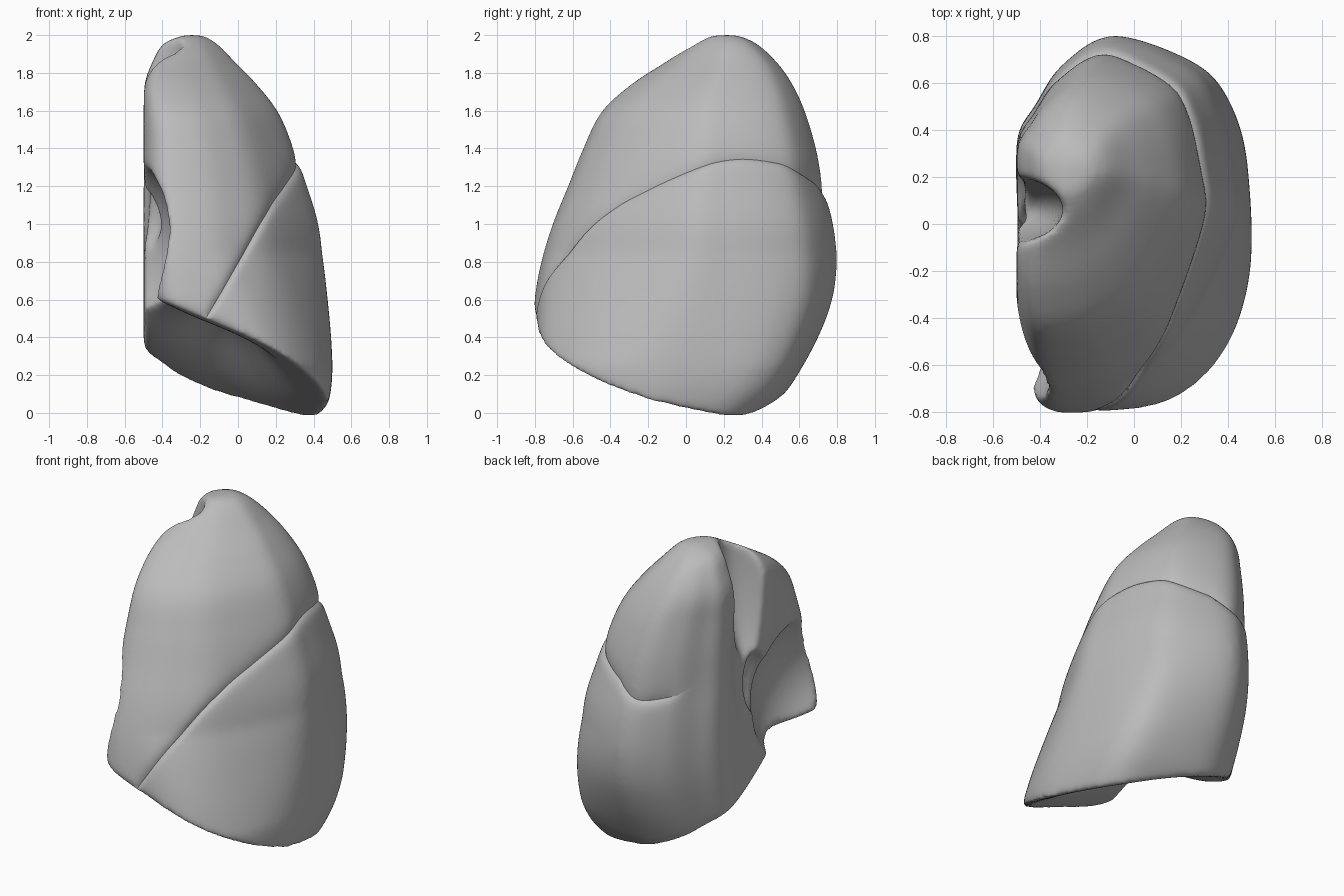
import bpy, bmesh
from math import exp
from mathutils import Vector, Matrix

cube = bpy.data.objects.get("Cube")
if cube:
    bpy.data.objects.remove(cube, do_unlink=True)

# Height, inner x, outer x, front y, back y
LEVELS = [
    (-.1, -.495, .40, -.74, .32), (0, -.495, .455, -.75, .42), (.1, -.495, .48, -.77, .52),
    (.2, -.495, .49, -.785, .59), (.4, -.495, .49, -.80, .70), (.6, -.495, .48, -.79, .775),
    (.8, -.495, .465, -.755, .80), (1, -.495, .44, -.695, .78), (1.2, -.495, .38, -.615, .73),
    (1.4, -.495, .31, -.535, .69), (1.6, -.495, .22, -.435, .63), (1.75, -.49, .10, -.27, .56),
    (1.86, -.45, -.01, -.10, .48), (1.96, -.39, -.11, .05, .37), (2, -.29, -.18, .14, .28)]

# Section outline as (outward, backward) fractions, low and high on the body
LOW = [(.13, .01), (.4, 0), (.7, .03), (.9, .19), (1, .41), (1, .67), (.95, .86), (.8, .96),
       (.43, 1), (.2, .93), (.08, .82), (0, .72), (0, .55), (0, .38), (.04, .2)]
HIGH = [(.09, .01), (.3, 0), (.5, .05), (.72, .17), (.96, .46), (.97, .62), (.9, .81),
        (.77, .92), (.43, 1), (.2, .92), (.08, .81), (0, .72), (0, .55), (0, .38), (0, .16)]


def smooth_at(rows, x):
    """Smooth interpolation of table rows whose first column is x."""
    last = len(rows) - 1
    x = min(max(x, rows[0][0]), rows[last][0])
    i = max(k for k in range(last) if rows[k][0] <= x)
    a, b = rows[i], rows[i + 1]
    p, n = rows[max(i - 1, 0)], rows[min(i + 2, last)]
    h = b[0] - a[0]
    t = (x - a[0]) / h
    out = []
    for k in range(1, len(a)):
        ma = (b[k] - p[k]) / (b[0] - p[0]) * h
        mb = (n[k] - a[k]) / (n[0] - a[0]) * h
        out.append(a[k] * (1 + 2 * t) * (1 - t) ** 2 + ma * t * (1 - t) ** 2
                   + b[k] * t * t * (3 - 2 * t) + mb * t * t * (t - 1))
    return out


def ramp(x, start, end):
    return min(max((x - start) / (end - start), 0), 1)


def bump(x, y, cx, cy, rx, ry):
    return exp(-((x - cx) / rx) ** 2 - ((y - cy) / ry) ** 2)


def section(z, steps=6):
    inner, outer, front, back = smooth_at(LEVELS, z)
    t = ramp(z, .25, .85)
    pts = [Vector((inner + (outer - inner) * (a[0] + (b[0] - a[0]) * t),
                   front + (back - front) * (a[1] + (b[1] - a[1]) * t), z))
           for a, b in zip(LOW, HIGH)]
    ring, n = [], len(pts)
    for i in range(n):
        p, q, r, s = (pts[(i + k) % n] for k in (-1, 0, 1, 2))
        for k in range(steps):
            u = k / steps
            ring.append(.5 * (2 * q + (r - p) * u + (2 * p - 5 * q + 4 * r - s) * u ** 2
                              + (3 * q - p - 3 * r + s) * u ** 3))
    return ring


def make_object(name, bm):
    bmesh.ops.recalc_face_normals(bm, faces=bm.faces)
    mesh = bpy.data.meshes.new(name)
    bm.to_mesh(mesh)
    bm.free()
    ob = bpy.data.objects.new(name, mesh)
    bpy.context.collection.objects.link(ob)
    return ob


def loft_body(count=60):
    bm = bmesh.new()
    bottom, top = LEVELS[0][0], LEVELS[-1][0]
    rings = [[bm.verts.new(p) for p in section(bottom + (top - bottom) * i / count)]
             for i in range(count + 1)]
    for a, b in zip(rings, rings[1:]):
        for i in range(len(a)):
            j = (i + 1) % len(a)
            bm.faces.new((a[i], a[j], b[j], b[i]))
    bm.faces.new(rings[0][::-1])
    bm.faces.new(rings[-1])
    return make_object("body_blank", bm)


def base_cutter():
    """Tilted block with a dome and an inner arch that hollows the underside."""
    bm = bmesh.new()
    bmesh.ops.create_grid(bm, x_segments=70, y_segments=70, size=1.1)
    for v in bm.verts:
        x, y = v.co.x, v.co.y
        v.co.z = (.195 - .4 * x - .28 * y + .24 * bump(x, y, -.05, -.12, .27, .38)
                  + .16 * bump(x, y, -.5, -.33, .25, .3))
    extruded = bmesh.ops.extrude_face_region(bm, geom=bm.faces[:])["geom"]
    for v in extruded:
        if isinstance(v, bmesh.types.BMVert):
            v.co.z = -1.5
    return make_object("base_cutter", bm)


def hollow_cutter(name, centre, radii):
    bm = bmesh.new()
    bmesh.ops.create_uvsphere(bm, u_segments=48, v_segments=32, radius=1,
                              matrix=Matrix.Translation(centre) @ Matrix.Diagonal((*radii, 1)))
    return make_object(name, bm)


# Carve the body, then fuse and soften it
body = loft_body()
cutters = [
    base_cutter(),
    hollow_cutter("heart_hollow", (-.85, -.42, .88), (.56, .57, .56)),
    hollow_cutter("root_hollow", (-.50, -.02, 1.06), (.11, .10, .20)),
    hollow_cutter("upper_groove", (-.57, .06, 1.95), (.27, .15, .80)),
    hollow_cutter("rear_groove", (-.75, .12, 1.3), (.29, .27, .95)),
]
for c in cutters:
    c.hide_render = True
    m = body.modifiers.new(c.name, 'BOOLEAN')
    m.operation, m.solver, m.object = 'DIFFERENCE', 'EXACT', c
m = body.modifiers.new("fuse", 'REMESH')
m.mode, m.voxel_size = 'VOXEL', .0145
m = body.modifiers.new("soften", 'SMOOTH')
m.factor, m.iterations = .5, 28
bpy.context.view_layer.update()
whole = bpy.data.meshes.new_from_object(body.evaluated_get(bpy.context.evaluated_depsgraph_get()))
for ob in cutters + [body]:
    bpy.data.objects.remove(ob, do_unlink=True)

# Oblique fissure between the lobes: follows y on the flank, x at the front
FISSURE = [(-.8, .5), (-.6, .9), (-.4, 1.08), (-.2, 1.19), (0, 1.28),
           (.15, 1.33), (.3, 1.35), (.45, 1.335), (.55, 1.31), (.7, 1.22), (.8, 1.15)]


def above(p):
    front = ramp(p.y, -.3, -.6)
    line = .5 + 1.667 * (p.x + .17)
    flank = smooth_at(FISSURE, p.y)[0] - .12 * ramp(p.x, 0, -.35) * ramp(p.y, .2, .45)
    return p.z - (front * line + (1 - front) * flank)


bm = bmesh.new()
bm.from_mesh(whole)

# Cut an exact seam along the fissure
seam = []
height = {v: above(v.co) for v in bm.verts}
for e in bm.edges[:]:
    a, b = e.verts
    if height[a] * height[b] < 0:
        seam.append(bmesh.utils.edge_split(e, a, height[a] / (height[a] - height[b]))[1])
bmesh.ops.connect_verts(bm, verts=seam)
bm.normal_update()
in_upper = [above(f.calc_center_median()) > 0 for f in bm.faces]

# Press the lobe edges in along the seam
shifts = []
for v in bm.verts:
    d = above(v.co)
    limit = -.22 if v.co.y < 0 else -.42
    fade = ramp(v.co.x, limit, limit + .1) * ramp(v.normal.z, -.5, -.25) * ramp(v.normal.x, -.9, -.6)
    depth = .022 * (exp(-d / .05) if d > 0 else exp(d / .02))
    shifts.append(v.normal * -depth * fade)
for v, s in zip(bm.verts, shifts):
    v.co += s
for f in bm.faces:
    f.smooth = True
bm.to_mesh(whole)
bm.free()

tissue = bpy.data.materials.new("soft_grey")
tissue.use_nodes = True
grey = (.5, .5, .5, 1)
tissue.diffuse_color = grey
tissue.node_tree.nodes["Principled BSDF"].inputs["Base Color"].default_value = grey

# Divide into the two lobes
for name, keep in (("upper_lobe", True), ("lower_lobe", False)):
    bm = bmesh.new()
    bm.from_mesh(whole)
    drop = [f for f, upper in zip(bm.faces, in_upper) if upper != keep]
    bmesh.ops.delete(bm, geom=drop, context='FACES')
    mesh = bpy.data.meshes.new(name)
    bm.to_mesh(mesh)
    bm.free()
    mesh.materials.append(tissue)
    bpy.context.collection.objects.link(bpy.data.objects.new(name, mesh))
bpy.data.meshes.remove(whole)
